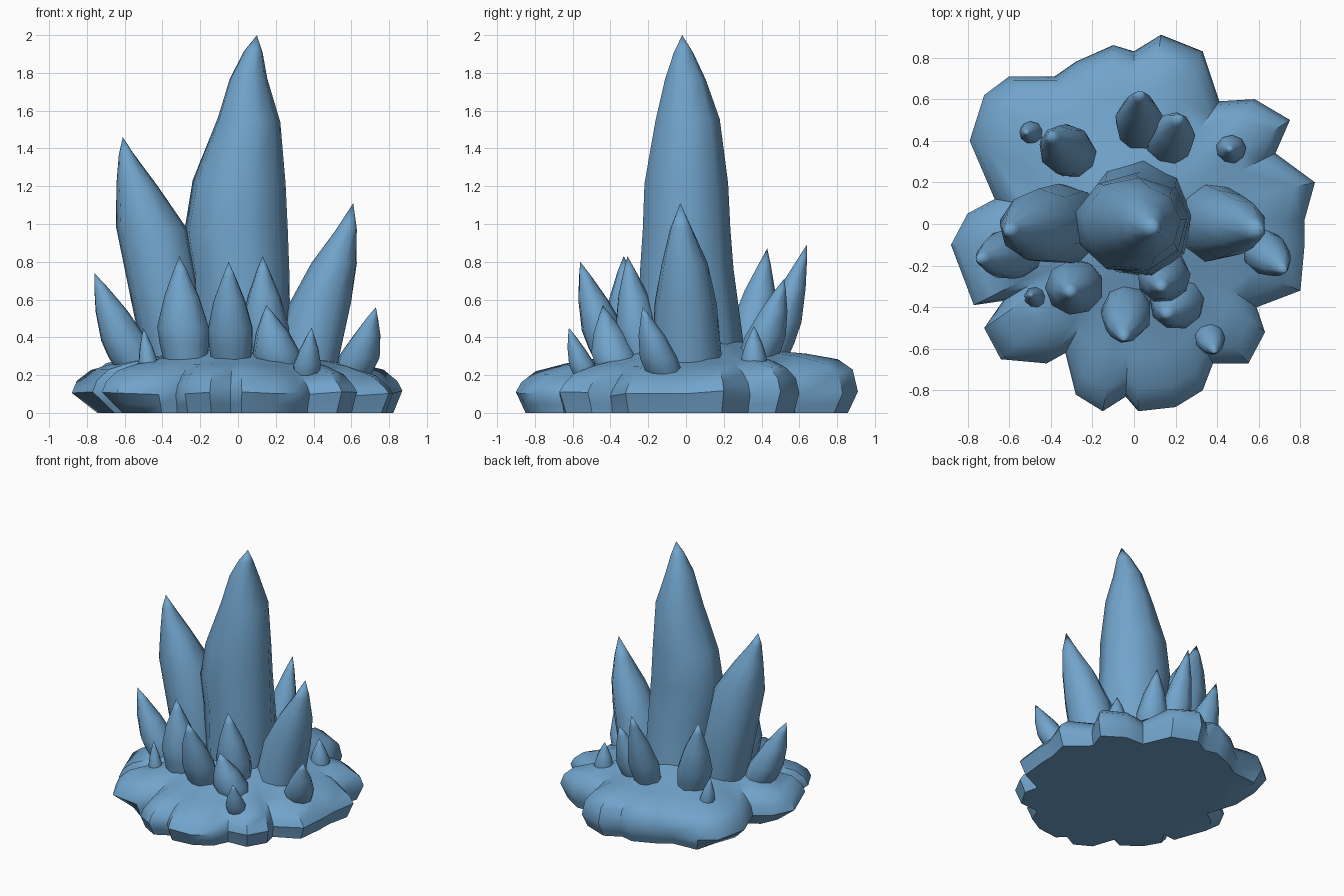
import bpy, bmesh, math, random

if "Cube" in bpy.data.objects:
    bpy.data.objects.remove(bpy.data.objects["Cube"])

random.seed(4)
mat = bpy.data.materials.new("crystal blue")
mat.diffuse_color = (0.165, 0.37, 0.60, 1)
mat.use_nodes = True
mat.node_tree.nodes["Principled BSDF"].inputs["Base Color"].default_value = mat.diffuse_color


def finish(name, bm, angle):
    bmesh.ops.recalc_face_normals(bm, faces=bm.faces)
    me = bpy.data.meshes.new(name)
    bm.to_mesh(me)
    bm.free()
    me.materials.append(mat)
    ob = bpy.data.objects.new(name, me)
    bpy.context.collection.objects.link(ob)
    bpy.ops.object.select_all(action='DESELECT')
    ob.select_set(True)
    bpy.context.view_layer.objects.active = ob
    bpy.ops.object.shade_smooth_by_angle(angle=math.radians(angle))


def loft(bm, rings, tip):
    """Skin closed rings of points, cap the bottom, fan to a tip."""
    vr = [[bm.verts.new(p) for p in ring] for ring in rings]
    n = len(vr[0])
    for a, b in zip(vr, vr[1:]):
        for i in range(n):
            j = (i + 1) % n
            bm.faces.new((a[i], a[j], b[j], b[i]))
    t = bm.verts.new(tip)
    for i in range(n):
        bm.faces.new((vr[-1][i], vr[-1][(i + 1) % n], t))
    bm.faces.new(vr[0][::-1])


def crystal(name, rings, tip, sides=9, jitter=0.03):
    """rings: (z, cx, cy, rx, ry)"""
    bm = bmesh.new()
    off = random.uniform(0, 0.4)
    pts = []
    for z, cx, cy, rx, ry in rings:
        ring = []
        for i in range(sides):
            a = off + math.tau * i / sides
            k = 1.03 + random.uniform(-jitter, jitter)
            ring.append((cx + rx * k * math.cos(a), cy + ry * k * math.sin(a),
                         z + random.uniform(-jitter, jitter) * rx * 2))
        pts.append(ring)
    loft(bm, pts, tip)
    finish(name, bm, 62)


def spike(name, base, tip, r):
    """Small leaning crystal with a swollen middle."""
    rings = []
    for t, k in ((0, .78), (.25, .96), (.4, 1), (.66, .68), (.87, .28)):
        c = [b + (e - b) * t for b, e in zip(base, tip)]
        rings.append((c[2], c[0], c[1], r * k, r * k * .95))
    crystal(name, rings, tip)


# Large crystals
crystal("main_crystal", [
    (.2, .03, .03, .25, .29), (.75, .01, .0, .26, .24), (.97, -.015, 0, .27, .23),
    (1.22, .005, 0, .245, .22), (1.55, .055, .005, .165, .165),
    (1.77, .055, -.005, .10, .11), (1.91, .08, -.015, .05, .05)],
    (.1, -.02, 2.0), 9)
crystal("left_crystal", [
    (.2, -.30, 0, .17, .18), (.5, -.36, 0, .18, .19), (.98, -.455, -.01, .185, .17),
    (1.2, -.535, -.02, .105, .10), (1.37, -.59, -.03, .04, .04)],
    (-.61, -.03, 1.46))
crystal("right_crystal", [
    (.2, .35, .01, .17, .19), (.58, .435, 0, .165, .16), (.79, .51, -.01, .12, .12),
    (.97, .575, -.025, .055, .06)],
    (.61, -.03, 1.11))

# Ring of small crystals: base, tip, radius
spikes = [
    ((-.50, -.13, .15), (-.76, -.17, .74), .125),
    ((-.27, -.29, .20), (-.31, -.33, .83), .135),
    ((-.03, -.36, .20), (-.05, -.56, .80), .12),
    ((.15, -.22, .20), (.13, -.31, .83), .125),
    ((.24, -.35, .15), (.15, -.44, .57), .125),
    ((.35, -.51, .13), (.39, -.62, .45), .07),
    ((.58, -.09, .12), (.73, -.23, .56), .105),
    ((-.46, -.36, .15), (-.50, -.34, .45), .05),
    ((.02, .41, .20), (.03, .64, .89), .11),
    ((-.27, .31, .20), (-.41, .43, .87), .125),
    ((.15, .35, .20), (.22, .52, .71), .115),
    ((.47, .36, .18), (.46, .36, .46), .07),
    ((-.48, .44, .20), (-.52, .44, .47), .055),
]
for i, (b, t, r) in enumerate(spikes):
    spike(f"small_crystal_{i + 1}", b, t, r)

# Lumpy rock base lofted from a scalloped outline
outline = [(.82, .02), (.87, .2), (.68, .34), (.75, .5), (.58, .6), (.41, .59), (.33, .83),
           (.13, .91), (0, .83), (-.1, .86), (-.28, .78), (-.38, .71), (-.6, .71),
           (-.72, .62), (-.79, .4), (-.67, .12), (-.8, .05), (-.88, -.1), (-.77, -.39),
           (-.63, -.37), (-.72, -.5), (-.64, -.65), (-.42, -.67), (-.33, -.62),
           (-.28, -.82), (-.15, -.9), (-.04, -.83), (.02, -.9), (.2, -.88), (.33, -.8),
           (.38, -.67), (.55, -.67), (.63, -.52), (.59, -.4), (.8, -.32), (.82, -.1)]
# scale, blend to outline, height, lobe height
levels = [(.96, .85, 0, 0), (.975, .95, .045, .01), (1, 1, .10, .02), (.97, 1, .165, .025),
          (.89, .95, .22, .03), (.74, .6, .27, .01), (.5, .1, .31, 0), (.3, 0, .385, 0)]
n = len(outline)
rad = [math.hypot(*p) for p in outline]
lobe = []
for i in range(n):
    # lobes stand higher than the notches between them
    bulge = rad[i] - (rad[i - 1] + rad[(i + 1) % n]) / 2
    lobe.append(max(-1, min(1, bulge * 8)) * .6 + random.uniform(-.4, .4))
rings = []
for s, k, z, h in levels:
    ring = []
    for (x, y), R, l in zip(outline, rad, lobe):
        q = s * (k + (1 - k) * .8 / R)
        if z < .05 and x < -.6:
            q -= .10 * (1 - z / .1)   # undercut on the left side
        tilt = (.06 if y > 0 else .02) * y * s if z > .15 else 0
        side = -.035 * max(0, x) * s if z > .15 else 0
        ring.append((x * q, y * q, max(0, z + h * l + tilt + side)))
    rings.append(ring)
bm = bmesh.new()
loft(bm, rings, (0, 0, .42))
finish("rock_base", bm, 42)
